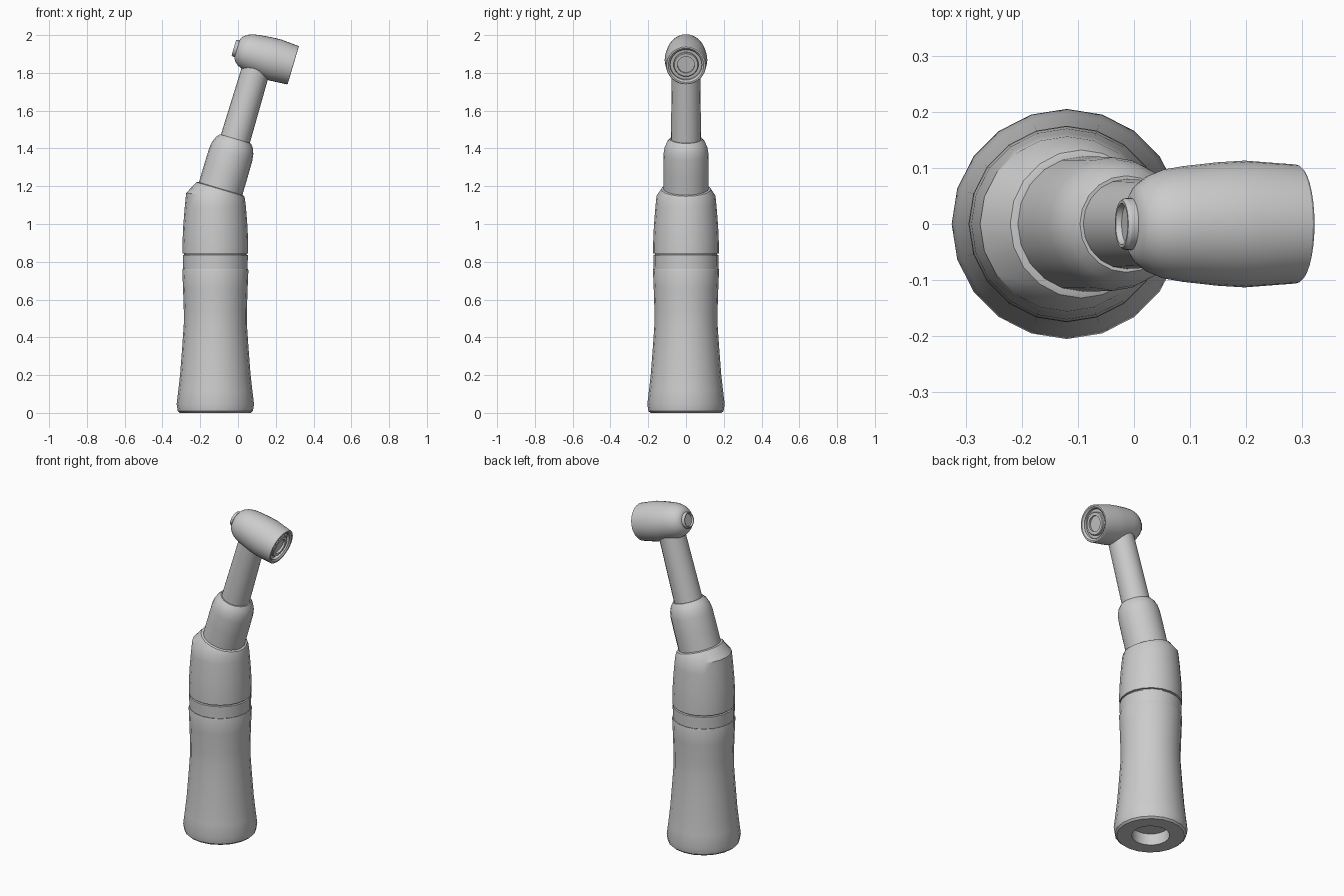
import bpy, bmesh, math
from mathutils import Matrix, Vector

if "Cube" in bpy.data.objects:
    bpy.data.objects.remove(bpy.data.objects["Cube"])

TILT = math.radians(16.5)


def frame(x, z, angle):
    return Matrix.Translation((x, 0, z)) @ Matrix.Rotation(angle, 4, 'Y')


def lathe(name, rings, base, sides=20):
    """Skin rings of (radius, height[, tilt, x shift]) along local z, capping both ends."""
    bm = bmesh.new()
    loops = []
    for ring in rings:
        r, t, tilt, dx = (tuple(ring) + (0, 0))[:4]
        m = base @ frame(dx, t, tilt)
        loops.append([bm.verts.new(m @ Vector((r * math.cos(a), r * math.sin(a), 0)))
                      for a in (2 * math.pi * i / sides for i in range(sides))])
    for a, b in zip(loops, loops[1:]):
        for i in range(sides):
            j = (i + 1) % sides
            bm.faces.new((a[i], a[j], b[j], b[i]))
    bm.faces.new(loops[0][::-1])
    bm.faces.new(loops[-1])
    bmesh.ops.recalc_face_normals(bm, faces=bm.faces)
    me = bpy.data.meshes.new(name)
    bm.to_mesh(me)
    bm.free()
    ob = bpy.data.objects.new(name, me)
    bpy.context.collection.objects.link(ob)
    bpy.ops.object.select_all(action='DESELECT')
    ob.select_set(True)
    bpy.context.view_layer.objects.active = ob
    bpy.ops.object.shade_smooth_by_angle(angle=math.radians(32))
    return ob


handle = frame(-0.12, 0, 0)
neck = frame(-0.092, 1.187, TILT)
head = frame(0.2925, 1.84, TILT - math.pi / 2)

# Flared grip with a socket in its base
lathe("grip", [(0.105, 0.07), (0.105, 0), (0.188, 0), (0.199, 0.01), (0.205, 0.045),
               (0.196, 0.12), (0.186, 0.21), (0.176, 0.34), (0.167, 0.47), (0.167, 0.54),
               (0.171, 0.66), (0.175, 0.755), (0.173, 0.762), (0.165, 0.762)], handle)

# Plain collar between grip and sleeve, with a groove above it
lathe("collar", [(0.165, 0.755), (0.171, 0.763), (0.172, 0.835), (0.165, 0.838),
                 (0.165, 0.85)], handle)

# Upper sleeve, bending towards the tilted neck
lathe("sleeve", [(0.165, 0.843), (0.174, 0.845), (0.174, 0.9), (0.17, 0.99),
                 (0.162, 1.09), (0.156, 1.15, 0.09, 0.001),
                 (0.132, 1.184, TILT, 0.026), (0.122, 1.187, TILT, 0.028)], handle)

# Tilted neck and slim shaft
lathe("neck", [(0.12, -0.03), (0.12, 0.1), (0.119, 0.19), (0.114, 0.225),
               (0.102, 0.255), (0.086, 0.275), (0.078, 0.275)], neck)
lathe("shaft", [(0.08, 0.265), (0.075, 0.67)], neck)

# Head: stepped recess at the open end, rounded at the back
lathe("head", [(0.084, 0.025), (0.084, 0.008), (0.094, 0), (0.103, 0), (0.106, 0.004),
               (0.113, 0.1), (0.11, 0.15), (0.103, 0.215), (0.097, 0.25),
               (0.086, 0.278), (0.07, 0.299), (0.052, 0.31)], head, 32)

# Chuck ring inside the open end
lathe("chuck", [(0.045, 0.02), (0.045, 0.008), (0.062, 0.008), (0.066, 0.012),
                (0.066, 0.03)], head, 32)

# Push button at the back with a shallow dish
lathe("button", [(0.046, 0.3), (0.046, 0.322), (0.042, 0.328), (0.037, 0.328),
                 (0.034, 0.318)], head, 32)
